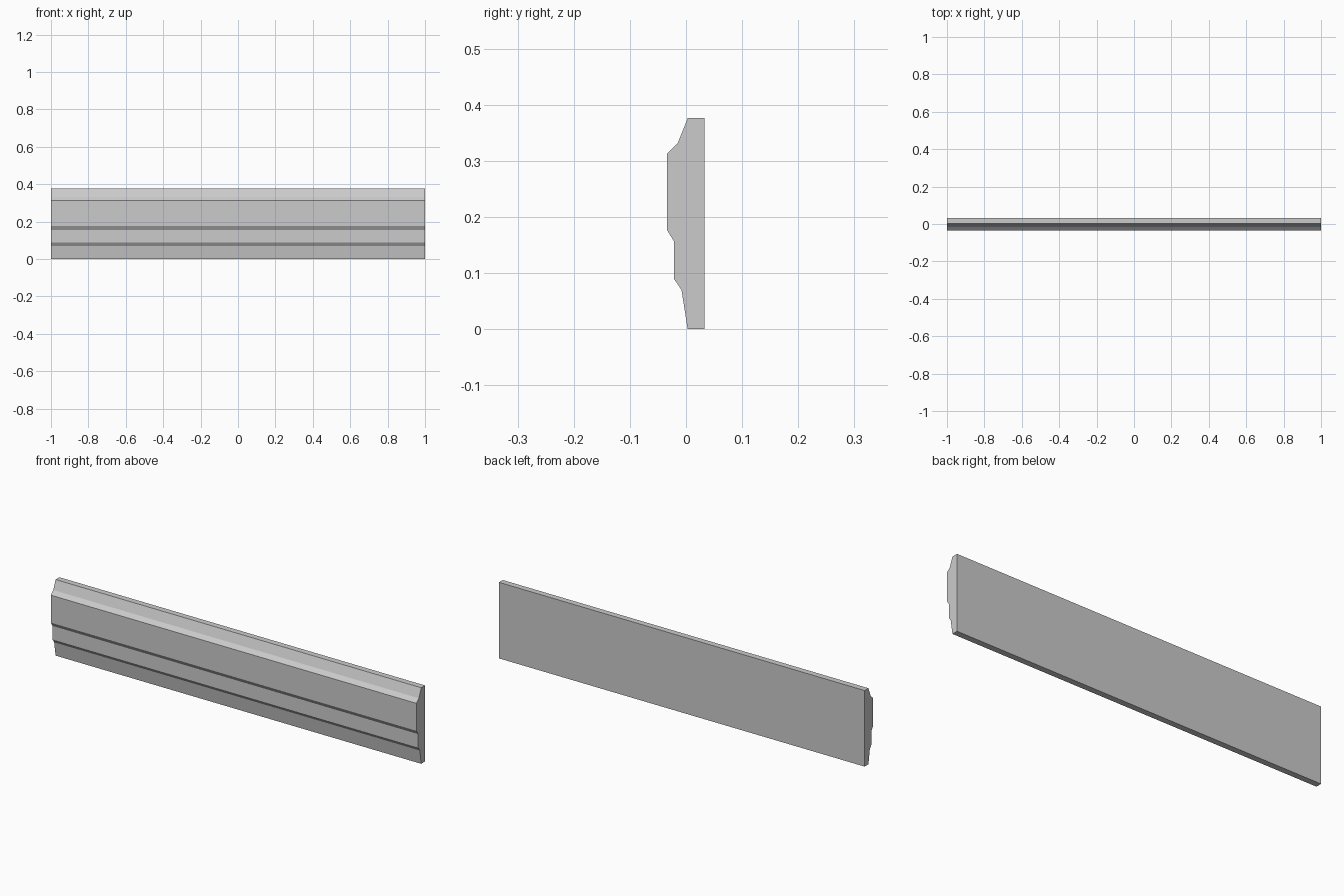
import bpy
import bmesh

cube = bpy.data.objects.get("Cube")
if cube:
    bpy.data.objects.remove(cube, do_unlink=True)


def make_material(name, colour):
    mat = bpy.data.materials.new(name)
    mat.use_nodes = True
    mat.diffuse_color = colour
    mat.node_tree.nodes["Principled BSDF"].inputs["Base Color"].default_value = colour
    return mat


def extrude_profile(name, profile, length, mat):
    """Sweep a closed (y, z) outline along x, centred on the origin."""
    bm = bmesh.new()
    outline = [bm.verts.new((-length / 2, y, z)) for y, z in profile]
    end = bm.faces.new(outline)
    swept = bmesh.ops.extrude_face_region(bm, geom=[end], use_keep_orig=True)
    moved = [v for v in swept["geom"] if isinstance(v, bmesh.types.BMVert)]
    bmesh.ops.translate(bm, vec=(length, 0, 0), verts=moved)
    bmesh.ops.recalc_face_normals(bm, faces=bm.faces)
    mesh = bpy.data.meshes.new(name)
    bm.to_mesh(mesh)
    bm.free()
    mesh.materials.append(mat)
    obj = bpy.data.objects.new(name, mesh)
    bpy.context.collection.objects.link(obj)
    return obj


# Moulding cross-section: flat back, stepped and bevelled front
BACK, HEIGHT = 0.033, 0.376
moulding_profile = [
    (BACK, 0), (0.003, 0),
    (-0.008, 0.07), (-0.021, 0.089),
    (-0.021, 0.156), (-0.034, 0.177),
    (-0.034, 0.313), (-0.015, 0.331),
    (0.003, HEIGHT), (BACK, HEIGHT),
]

grey = make_material("plain grey", (0.6, 0.6, 0.6, 1))
extrude_profile("moulding_strip", moulding_profile, 2, grey)
